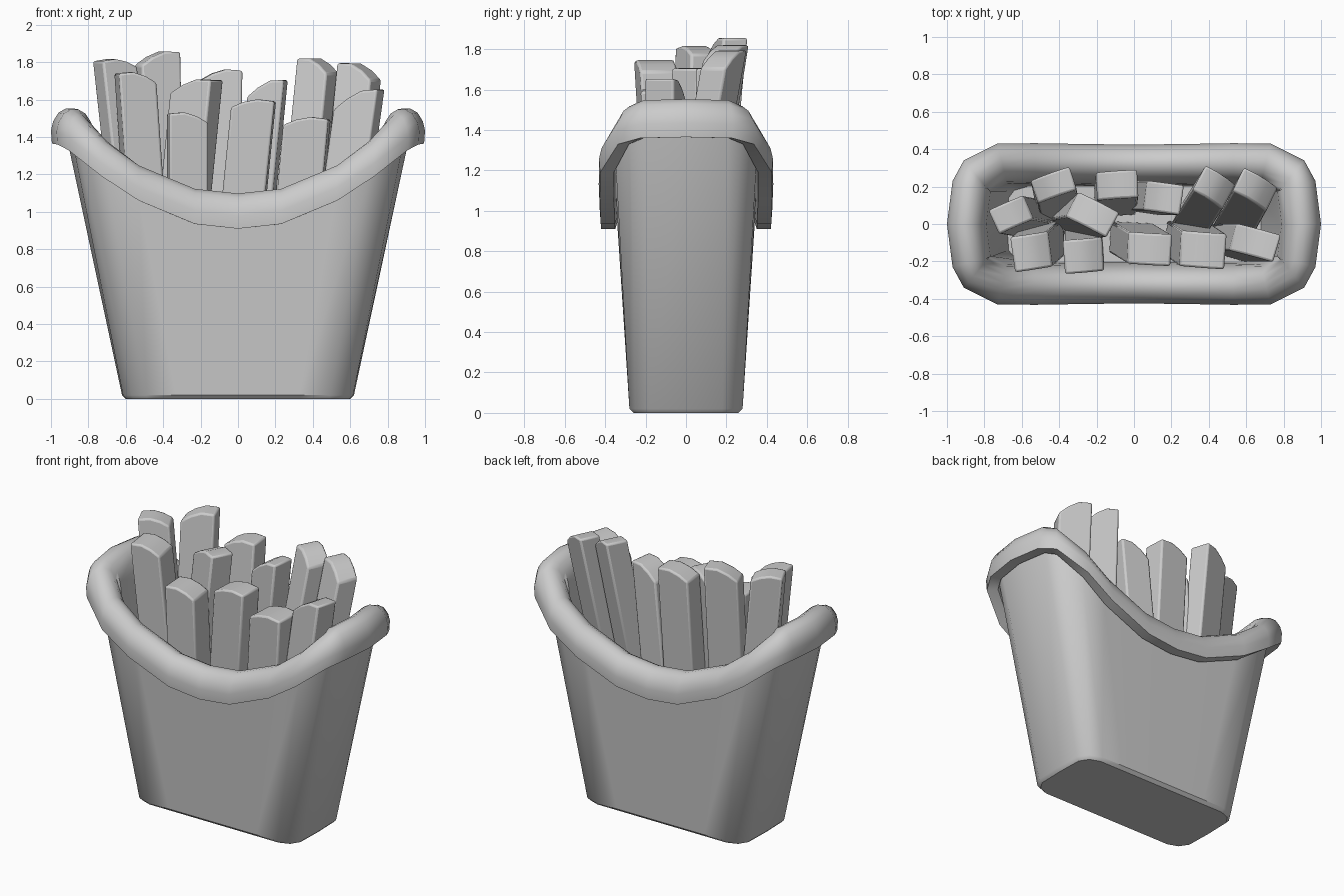
import bpy, bmesh, math
from mathutils import Vector, Matrix

if "Cube" in bpy.data.objects:
    bpy.data.objects.remove(bpy.data.objects["Cube"])

grey = bpy.data.materials.new("plain grey")
grey.use_nodes = True
colour = (0.6, 0.6, 0.6, 1)
grey.diffuse_color = colour
grey.node_tree.nodes["Principled BSDF"].inputs["Base Color"].default_value = colour


def finish(bm, name, bevel=0, angle=40):
    bmesh.ops.recalc_face_normals(bm, faces=bm.faces)
    mesh = bpy.data.meshes.new(name)
    bm.to_mesh(mesh)
    bm.free()
    mesh.materials.append(grey)
    obj = bpy.data.objects.new(name, mesh)
    bpy.context.collection.objects.link(obj)
    if bevel:
        mod = obj.modifiers.new("soft edges", "BEVEL")
        mod.width, mod.segments = bevel, 2
    bpy.ops.object.select_all(action="DESELECT")
    obj.select_set(True)
    bpy.context.view_layer.objects.active = obj
    bpy.ops.object.shade_smooth_by_angle(angle=math.radians(angle))
    return obj


def around(quarter):
    """Mirror a quarter outline (from +x to +y) into a full loop."""
    half = quarter + [(-x, y, z) for x, y, z in quarter[-2::-1]]
    return [Vector(p) for p in half + [(x, -y, z) for x, y, z in half[-2:0:-1]]]


def inset(loop, d, dz):
    """Move a loop inwards in plan and up by dz."""
    out = []
    for i, p in enumerate(loop):
        t = loop[(i + 1) % len(loop)] - loop[i - 1]
        n = Vector((-t.y, t.x, 0)).normalized()
        out.append(p + n * d + Vector((0, 0, dz)))
    return out


def loft(bm, rings, cap_first=False, cap_last=False):
    loops = [[bm.verts.new(p) for p in r] for r in rings]
    for a, b in zip(loops, loops[1:]):
        for i in range(len(a)):
            j = (i + 1) % len(a)
            bm.faces.new((a[i], a[j], b[j], b[i]))
    if cap_first:
        bm.faces.new(loops[0])
    if cap_last:
        bm.faces.new(loops[-1])


# Lower outside edge of the rim, dipping at front and back
rim_edge = around([(1, 0, 1.365), (.97, .23, 1.36), (.91, .34, 1.33), (.73, .43, 1.19),
                   (.53, .432, 1.06), (.23, .427, .935), (0, .425, .91)])
base = around([(.62, 0, .02), (.615, .18, .02), (.57, .25, .02), (.49, .28, .02),
               (.33, .28, .02), (.15, .28, .02), (0, .28, .02)])
floor = around([(.68, 0, .6), (.67, .14, .6), (.64, .18, .6), (.57, .2, .6),
                (.45, .2, .6), (.2, .2, .6), (0, .2, .6)])

# Tapered carton with a closed base
bm = bmesh.new()
loft(bm, [inset(base, .02, -.02), base, inset(rim_edge, .085, .03)], cap_first=True)
finish(bm, "carton")

# Rolled rim running into the inner wall and floor
profile = [(.085, .03), (.075, 0), (.005, 0), (0, .07), (.012, .12), (.04, .165), (.08, .188),
           (.12, .188), (.16, .165), (.19, .12), (.21, .05), (.22, -.03)]
bm = bmesh.new()
loft(bm, [inset(rim_edge, d, z) for d, z in profile] + [floor], cap_last=True)
finish(bm, "rim_and_lining", angle=50)


def fry(name, top, size, turn, lean, rise):
    """Leaning stick with a curved, slanted top; rise is the height gained along +x."""
    w, d = size
    drop = .61 - top[2]
    edge = [(-.5, -.5), (-.22, -.12), (.1, .25), (.5, .5)]
    arch = .02
    outline = [(-.5 * w, drop), (.5 * w, drop)]
    outline += [(u * w, s * rise - arch * (2 * u) ** 2) for u, s in reversed(edge)]
    if rise < 0:
        outline = [(-x, z) for x, z in outline[:2]]
        outline += [(-u * w, -s * rise - arch * (2 * u) ** 2) for u, s in reversed(edge)]
    bm = bmesh.new()
    loft(bm, [[Vector((x, y, z)) for x, z in outline] for y in (-d / 2, d / 2)], True, True)
    spin = Matrix.Rotation(math.radians(turn), 3, "Z")
    for v in bm.verts:
        z = v.co.z
        v.co = spin @ v.co + Vector((lean[0] * z, lean[1] * z, 0)) + Vector(top)
    finish(bm, name, bevel=.012, angle=30)


# Fries: top centre, section, turn, lean and slant of the top
fries = [
    ((-.66, .05, 1.81), (.2, .14), 24, (-.11, .02), -.03),
    ((-.43, .21, 1.84), (.22, .13), 18, (-.02, .1), .07),
    ((-.55, -.15, 1.735), (.2, .19), 8, (-.07, -.06), -.05),
    ((-.22, .05, 1.69), (.24, .15), -28, (.1, .02), .07),
    ((-.27, -.17, 1.52), (.21, .18), 4, (0, -.06), -.05),
    ((-.09, .21, 1.75), (.22, .15), 3, (.01, .08), .05),
    ((.16, .14, 1.68), (.19, .16), -8, (.1, 0), .09),
    ((.085, -.135, 1.595), (.23, .17), -3, (.1, -.06), .03),
    ((.37, -.14, 1.5), (.24, .19), -4, (.09, -.06), .03),
    ((.43, .2, 1.8), (.19, .15), -28, (.1, .16), -.08),
    ((.65, .19, 1.77), (.21, .14), -26, (.1, .18), -.09),
    ((.65, -.1, 1.62), (.23, .15), -16, (.14, 0), .11),
]
for i, spec in enumerate(fries):
    fry(f"fry_{i + 1}", *spec)
